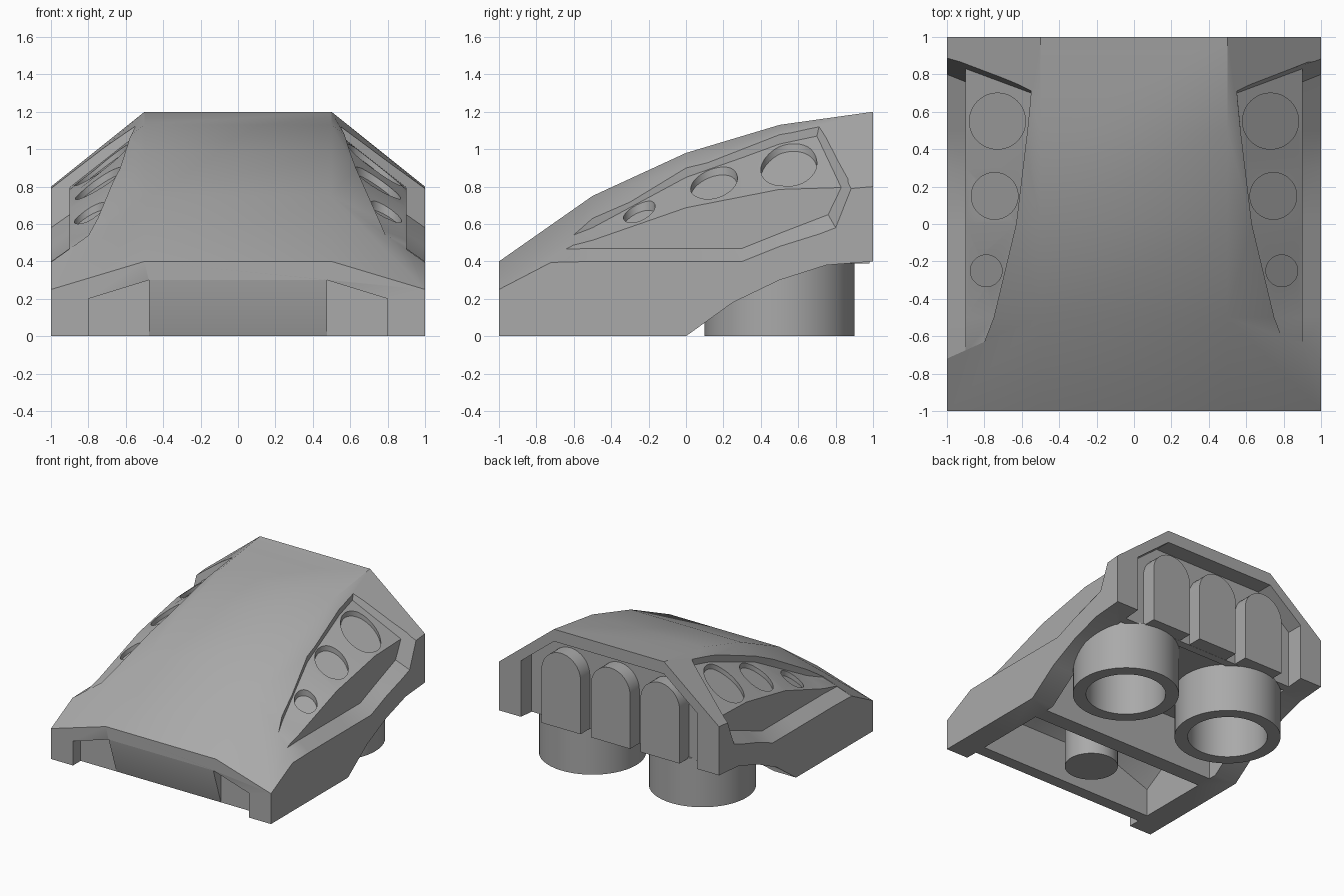
import bpy, bmesh, math
from mathutils import Vector

if "Cube" in bpy.data.objects:
    bpy.data.objects.remove(bpy.data.objects["Cube"])

grey = bpy.data.materials.new("plain grey")
grey.use_nodes = True
grey.diffuse_color = (0.4, 0.4, 0.4, 1)
grey.node_tree.nodes["Principled BSDF"].inputs["Base Color"].default_value = (0.4, 0.4, 0.4, 1)


def loft(name, sections, wrap=False):
    """Skin equal-length rings of points; cap the ends unless wrapped."""
    bm = bmesh.new()
    rings = [[bm.verts.new(p) for p in s] for s in sections]
    pairs = list(zip(rings, rings[1:]))
    if wrap:
        pairs.append((rings[-1], rings[0]))
    else:
        bm.faces.new(rings[0])
        bm.faces.new(rings[-1])
    n = len(rings[0])
    for a, b in pairs:
        for i in range(n):
            j = (i + 1) % n
            bm.faces.new((a[i], a[j], b[j], b[i]))
    bmesh.ops.recalc_face_normals(bm, faces=bm.faces)
    mesh = bpy.data.meshes.new(name)
    bm.to_mesh(mesh)
    bm.free()
    mesh.materials.append(grey)
    obj = bpy.data.objects.new(name, mesh)
    bpy.context.collection.objects.link(obj)
    return obj


def prism_x(name, yz, x0, x1):
    return loft(name, [[(x, y, z) for y, z in yz] for x in (x0, x1)])


def prism_y(name, xz, y0, y1):
    return loft(name, [[(x, y, z) for x, z in xz] for y in (y0, y1)])


def ring(cx, cy, r, z, n=48):
    return [(cx + r * math.cos(2 * math.pi * i / n),
             cy + r * math.sin(2 * math.pi * i / n), z) for i in range(n)]


def activate(obj):
    bpy.ops.object.select_all(action='DESELECT')
    obj.select_set(True)
    bpy.context.view_layer.objects.active = obj


def cut(obj, cutter):
    activate(obj)
    mod = obj.modifiers.new("cut", 'BOOLEAN')
    mod.operation = 'DIFFERENCE'
    mod.solver = 'EXACT'
    mod.object = cutter
    bpy.ops.object.modifier_apply(modifier=mod.name)
    bpy.data.objects.remove(cutter)


def smooth(obj, angle):
    activate(obj)
    bpy.ops.object.shade_smooth_by_angle(angle=math.radians(angle))


# Hood surface: flat centre, sloping shoulders, curved along y
STATIONS = [(-1, 0.4, 0.25), (-0.5, 0.75, 0.51), (0, 0.98, 0.67),
            (0.5, 1.13, 0.755), (1, 1.2, 0.8)]


def surf(x, y):
    for a, b in zip(STATIONS, STATIONS[1:]):
        if y <= b[0]:
            break
    t = (y - a[0]) / (b[0] - a[0])
    centre = a[1] + t * (b[1] - a[1])
    side = a[2] + t * (b[2] - a[2])
    return centre + (side - centre) * max(0, abs(x) - 0.5) / 0.5


def shell(name, ys, half, drop, floor):
    xs = (-half, -0.5, 0.5, half)
    return loft(name, [[(-half, y, floor)] + [(x, y, surf(x, y) - drop) for x in xs]
                       + [(half, y, floor)] for y in ys])


body = shell("body", [s[0] for s in STATIONS], 1, 0, 0)

# Underside: wheel arch, front cavity, rear cavity
cut(body, prism_x("arch_cutter", [(0, 0), (0.25, 0.18), (0.5, 0.3), (0.75, 0.38),
                                  (1, 0.4), (1.1, 0.4), (1.1, -0.1), (0, -0.1)], -1.1, 1.1))
cut(body, shell("front_cavity_cutter", (-0.8, -0.5, -0.2), 0.8, 0.2, -0.1))
cut(body, prism_x("rear_cavity_cutter", [(-0.07, -0.1), (-0.07, 0.4), (0.8, 0.4), (0.8, -0.1)],
                  -0.8, 0.8))

# Front: tapered middle and a notch at each side
cut(body, prism_x("front_taper_cutter", [(-1.1, 0.6), (-0.875, -0.075), (-1.1, -0.075)],
                  -0.48, 0.48))
for s in (-1, 1):
    cut(body, prism_y("notch_cutter", [(s * 0.475, -0.1), (s * 0.475, 0.3),
                                       (s * 0.8, 0.2), (s * 0.8, -0.1)], -1.1, -0.9))

# Back: framed recess
cut(body, prism_y("back_recess_cutter", [(-0.8, 0.2), (-0.8, 0.86), (-0.5, 1.1),
                                         (0.5, 1.1), (0.8, 0.86), (0.8, 0.2)], 0.86, 1.1))


def side_sections(s):
    """Cross-sections of the space removed above each side panel."""
    def section(y, xi, ledge):
        return [(xi, y, 1.25), (xi, y, surf(xi, y) - 0.05), (0.9, y, surf(0.9, y) - 0.045),
                (0.9, y, ledge), (1.05, y, ledge - 0.105), (1.05, y, 1.05)]
    front = [(0.8, -0.63, 1.25), (0.8, -0.63, 0.53), (0.9, -0.675, 0.468),
             (0.9, -0.675, 0.464), (1.05, -0.742, 0.36), (1.05, -0.742, 1.05)]
    back = [(0.55, 0.74, 1.25), (0.55, 0.7, 1.07), (0.9, 0.83, 0.795),
            (0.9, 0.76, 0.65), (1.05, 0.82, 0.545), (1.05, 1.02, 1.05)]
    mids = [section(*v) for v in ((-0.5, 0.75, 0.47), (0, 0.63, 0.47),
                                  (0.3, 0.594, 0.47), (0.5, 0.57, 0.55))]
    return [[(s * x, y, z) for x, y, z in sec] for sec in [front] + mids + [back]]


# Sides: sunken panel with three round pockets
for s in (-1, 1):
    cut(body, loft("panel_cutter", side_sections(s)))
    for cx, cy, r in ((0.73, 0.55, 0.15), (0.745, 0.15, 0.125), (0.79, -0.25, 0.085)):
        top = ring(s * cx, cy, r, 1.3)
        base = [(x, y, surf(x, y) - 0.09) for x, y, z in top]
        cut(body, loft("pocket_cutter", [base, top]))
smooth(body, 36)

# Arched ribs inside the back recess
for name, cx in (("left_rib", 0.45), ("middle_rib", 0), ("right_rib", -0.45)):
    r = 0.178
    outline = [(cx + r, 0.39)] + [(cx + r * math.cos(math.pi * i / 20),
                                   0.83 + r * math.sin(math.pi * i / 20)) for i in range(21)]
    smooth(prism_y(name, outline + [(cx - r, 0.39)], 0.84, 0.98), 36)

# Round tubes and strut underneath
for name, cx in (("left_tube", 0.5), ("right_tube", -0.5)):
    smooth(loft(name, [ring(cx, 0.5, r, z) for r, z in
                       ((0.4, 0), (0.4, 0.4), (0.3, 0.4), (0.3, 0))], wrap=True), 36)
smooth(loft("front_strut", [ring(0, -0.5, 0.2, 0), ring(0, -0.5, 0.2, 0.6)]), 36)
